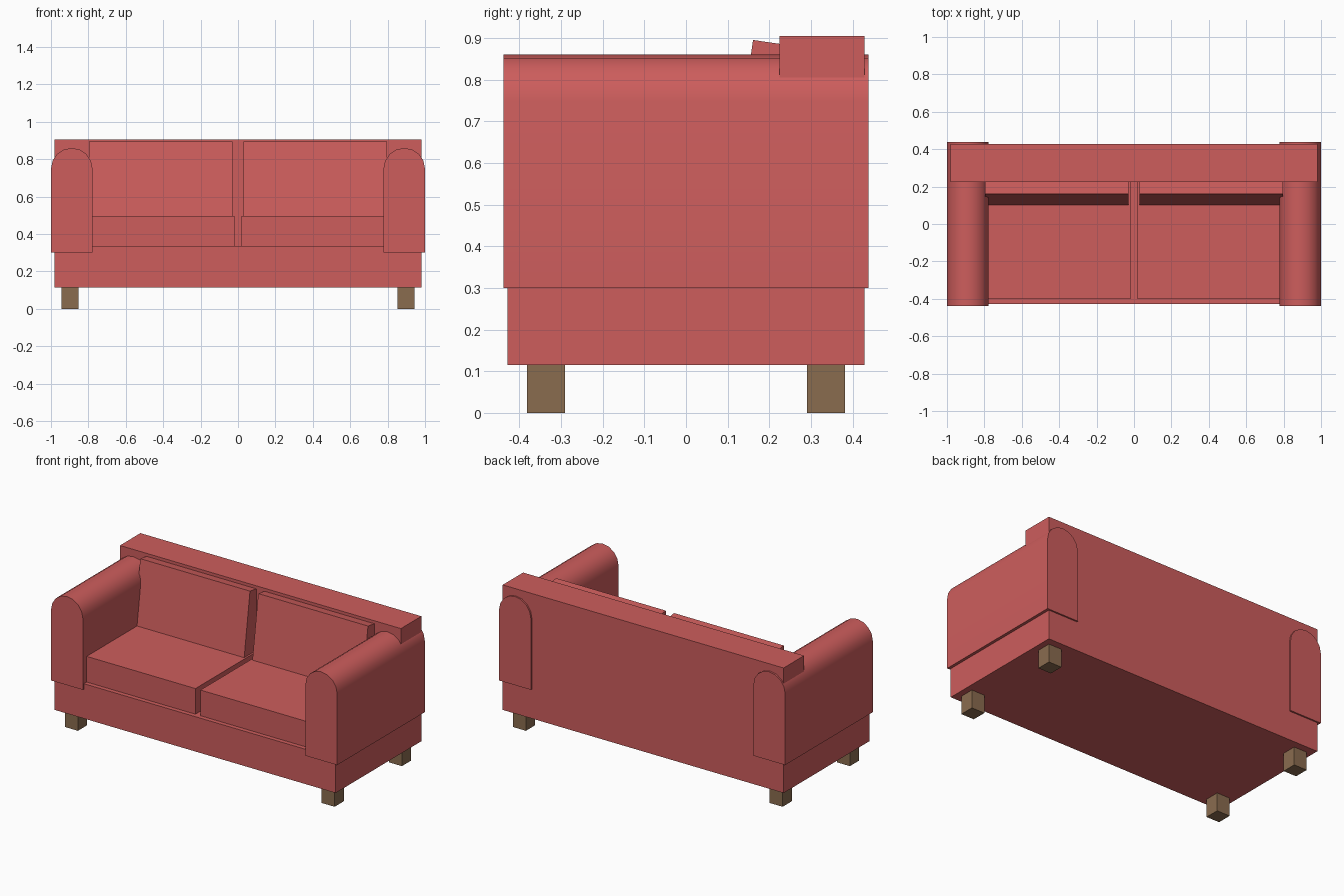
import bpy, bmesh, math
from mathutils import Matrix, Vector

if "Cube" in bpy.data.objects:
    bpy.data.objects.remove(bpy.data.objects["Cube"], do_unlink=True)


def material(name, rgb):
    mat = bpy.data.materials.new(name)
    mat.use_nodes = True
    mat.diffuse_color = (*rgb, 1)
    mat.node_tree.nodes["Principled BSDF"].inputs["Base Color"].default_value = (*rgb, 1)
    return mat


fabric = material("red fabric", (0.61, 0.11, 0.108))
wood = material("brown wood", (0.255, 0.15, 0.078))


def finish(name, bm, mat):
    bmesh.ops.recalc_face_normals(bm, faces=bm.faces)
    mesh = bpy.data.meshes.new(name)
    bm.to_mesh(mesh)
    bm.free()
    mesh.materials.append(mat)
    obj = bpy.data.objects.new(name, mesh)
    bpy.context.collection.objects.link(obj)
    return obj


def box(name, lo, hi, mat, tilt=0):
    """Box between two corners, tilted about its lower front edge."""
    bm = bmesh.new()
    lo, hi = Vector(lo), Vector(hi)
    bmesh.ops.create_cube(bm, size=1)
    bmesh.ops.scale(bm, vec=hi - lo, verts=bm.verts)
    bmesh.ops.translate(bm, vec=(lo + hi) / 2, verts=bm.verts)
    pivot = Vector((0, lo.y, lo.z))
    bmesh.ops.rotate(bm, cent=pivot, matrix=Matrix.Rotation(tilt, 3, "X"), verts=bm.verts)
    return finish(name, bm, mat)


def extrude(name, points, vec, mat):
    bm = bmesh.new()
    face = bm.faces.new([bm.verts.new(p) for p in points])
    side = bmesh.ops.extrude_face_region(bm, geom=[face], use_keep_orig=True)
    moved = [v for v in side["geom"] if isinstance(v, bmesh.types.BMVert)]
    bmesh.ops.translate(bm, vec=vec, verts=moved)
    return finish(name, bm, mat)


# Base and backrest as one L-shaped body
half = 0.982
profile = [(-0.428, 0.115), (0.428, 0.115), (0.428, 0.905),
           (0.224, 0.905), (0.224, 0.335), (-0.428, 0.335)]
extrude("body", [(-half, y, z) for y, z in profile], (2 * half, 0, 0), fabric)

for side, s in (("left", 1), ("right", -1)):
    # Armrest with a rounded top
    r, cx, cz, steps = 0.111, 0.889 * s, 0.749, 8
    arch = [(cx + r, -0.438, 0.3)]
    arch += [(cx + r * math.cos(math.pi * i / steps), -0.438,
              cz + r * math.sin(math.pi * i / steps)) for i in range(steps + 1)]
    arch.append((cx - r, -0.438, 0.3))
    arm = extrude(side + "_armrest", arch, (0, 0.876, 0), fabric)
    bpy.ops.object.select_all(action="DESELECT")
    arm.select_set(True)
    bpy.context.view_layer.objects.active = arm
    bpy.ops.object.shade_smooth_by_angle(angle=math.radians(35))

    # Seat cushion and leaning back cushion
    xs = sorted((0.0175 * s, 0.79 * s))
    box(side + "_seat_cushion", (xs[0], -0.4, 0.33), (xs[1], 0.23, 0.497), fabric)
    xs = sorted((0.029 * s, 0.796 * s))
    box(side + "_back_cushion", (xs[0], 0.096, 0.45), (xs[1], 0.236, 0.9), fabric,
        tilt=-math.radians(8.3))

    # Legs
    xs = sorted((0.852 * s, 0.943 * s))
    for end, y in (("front", -0.336), ("back", 0.336)):
        box(f"{side}_{end}_leg", (xs[0], y - 0.046, 0), (xs[1], y + 0.046, 0.118), wood)
